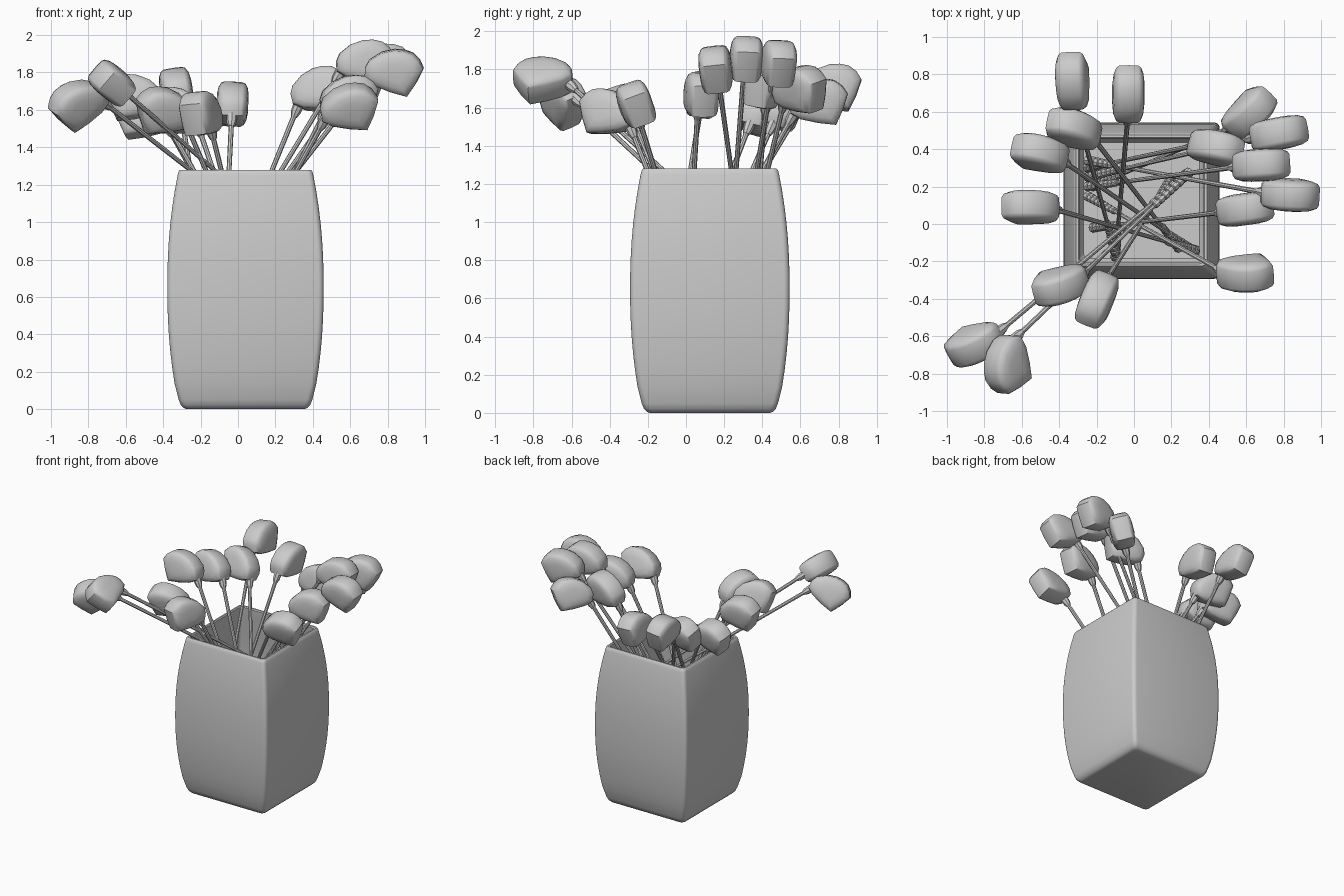
import bpy, bmesh, math
from mathutils import Vector

if "Cube" in bpy.data.objects:
    bpy.data.objects.remove(bpy.data.objects["Cube"])

VC = Vector((0.04, 0.125, 0))      # vase centre


def finish(name, bm, angle):
    bmesh.ops.recalc_face_normals(bm, faces=bm.faces)
    me = bpy.data.meshes.new(name)
    bm.to_mesh(me)
    bm.free()
    ob = bpy.data.objects.new(name, me)
    bpy.context.collection.objects.link(ob)
    bpy.ops.object.select_all(action='DESELECT')
    ob.select_set(True)
    bpy.context.view_layer.objects.active = ob
    bpy.ops.object.shade_smooth_by_angle(angle=math.radians(angle))
    return ob


def loft(bm, rings):
    """Skin a list of closed point rings and cap both ends."""
    vs = [[bm.verts.new(p) for p in r] for r in rings]
    n = len(vs[0])
    for a, b in zip(vs, vs[1:]):
        for i in range(n):
            j = (i + 1) % n
            bm.faces.new((a[i], a[j], b[j], b[i]))
    bm.faces.new(vs[0])
    bm.faces.new(vs[-1])


def square_ring(h, z, r=0.03, steps=4):
    """Square with rounded corners."""
    pts = []
    for k, (sx, sy) in enumerate(((1, 1), (-1, 1), (-1, -1), (1, -1))):
        for s in range(steps + 1):
            t = math.radians(90 * k + 90 * s / steps)
            pts.append(VC + Vector((sx * (h - r) + r * math.cos(t),
                                    sy * (h - r) + r * math.sin(t), z)))
    return pts


def turned(bm, start, axis, profile, sides=8):
    """Turned solid along an axis; profile is (distance, radius)."""
    u = axis.orthogonal().normalized()
    v = axis.cross(u)
    loft(bm, [[start + axis * d + (u * math.cos(2 * math.pi * i / sides)
                                   + v * math.sin(2 * math.pi * i / sides)) * r
               for i in range(sides)] for d, r in profile])


# Vase: outer wall up, over the rim, and down the inside to the floor
bm = bmesh.new()
outer = [(0, .315), (.006, .33), (.022, .346), (.05, .357)]
for i in range(1, 15):
    z = .05 + 1.2 * i / 14
    t = (z - .65) / .6
    outer.append((z, .418 - .055 * abs(t) ** 2.2))
outer += [(1.27, .358), (1.28, .35)]
inner = [(1.28, .338), (1.272, .332), (1.2, .338), (1.0, .368), (.65, .388),
         (.3, .368), (.08, .33), (.05, .31)]
loft(bm, [square_ring(h, z) for z, h in outer + inner])
finish("vase", bm, 40)

# Heads: centre x, y, z; facing angle; x, y of the grip end; height of grip end is solved
clubs = [
    (-.33, .77, 1.71, 92, -.10, -.15),
    (-.03, .70, 1.635, 90, -.10, -.18),
    (-.33, .51, 1.595, 168, .24, -.13),
    (-.51, .38, 1.575, 168, .33, -.15),
    (-.56, .09, 1.67, 180, .33, -.14),
    (-.40, -.33, 1.60, 195, .28, .27),
    (-.20, -.41, 1.58, 248, .20, .25),
    (-.86, -.645, 1.635, 208, .30, .28),
    (-.68, -.755, 1.75, 265, .30, .28),
    (.62, .60, 1.70, 46, -.22, .20),
    (.78, .485, 1.84, 10, -.25, .25),
    (.445, .405, 1.71, -14, -.25, .30),
    (.685, .315, 1.86, 3, -.25, .20),
    (.84, .155, 1.81, -3, -.25, .34),
    (.60, .08, 1.67, 8, -.22, -.02),
    (.60, -.265, 1.62, 4, -.25, .15),
]
HEAD = [(-.012, .0), (-.045, .045), (-.052, .09), (-.028, .16), (.016, .215),
        (.06, .245), (.106, .262), (.155, .257), (.20, .234), (.218, .15),
        (.225, .065), (.14, .028), (.05, .0)]
MID = Vector((.09, .13))
LAYERS = [(-.085, .4), (-.079, .72), (-.066, .93), (-.05, 1), (0, 1.015),
          (.05, 1), (.066, .93), (.079, .72), (.085, .4)]
LENGTH = 1.53

for k, (x, y, z, az, bx, by) in enumerate(clubs, 1):
    centre = Vector((x, y, z))
    h = Vector((math.cos(math.radians(az)), math.sin(math.radians(az)), 0))
    neck = centre - h * .13 - Vector((0, 0, .08))
    d = math.hypot(neck.x - bx, neck.y - by)
    base = Vector((bx, by, max(.08, neck.z - math.sqrt(LENGTH ** 2 - d * d))))
    a = (neck - base).normalized()
    p = (h - a * h.dot(a)).normalized()
    q = a.cross(p)

    # Head: side profile swept across its width with rounded cheeks
    bm = bmesh.new()
    rings = []
    for w, s in LAYERS:
        ring = []
        for u, v in HEAD:
            o = (Vector((u, v)) - MID) * s
            ring.append(centre + p * o.x + a * o.y + q * w)
        rings.append(ring)
    loft(bm, rings)
    finish(f"head_{k:02d}", bm, 35)

    # Shaft with collar at the head end and ribbed grip at the lower end
    top = centre - p * .085 - a * .115
    axis = (top - base).normalized()
    n = (top - base).length
    bm = bmesh.new()
    turned(bm, base, axis, [(.3, .011), (n, .014)])
    turned(bm, base, axis, [(n - .075, .017), (n - .05, .026), (n + .03, .033)])
    grip = [(0, .026)]
    for i in range(8):
        s = .04 * i
        r = .028 - .001 * i
        grip += [(s + .004, r), (s + .03, r - .002), (s + .033, r - .007), (s + .04, r - .007)]
    turned(bm, base, axis, grip)
    finish(f"shaft_{k:02d}", bm, 35)
